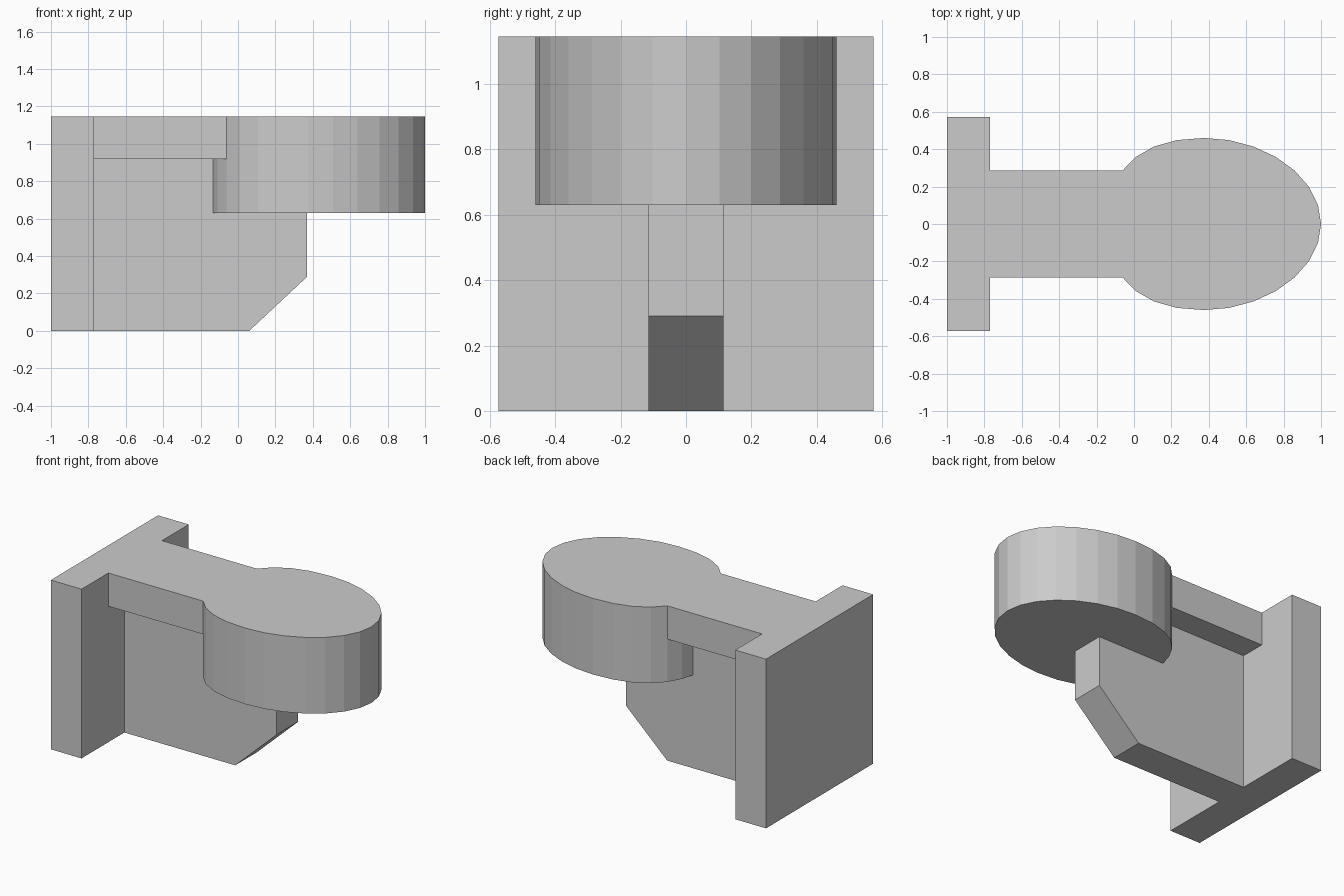
import bpy
import bmesh
import math

cube = bpy.data.objects.get("Cube")
if cube:
    bpy.data.objects.remove(cube, do_unlink=True)

grey = bpy.data.materials.new("light grey")
grey.use_nodes = True
grey.diffuse_color = (0.6, 0.6, 0.6, 1)
grey.node_tree.nodes["Principled BSDF"].inputs["Base Color"].default_value = (0.6, 0.6, 0.6, 1)

TOP = 1.145
PLATE_X = -0.77
BAR_Z = 0.92
BAR_Y = 0.287


def prism(name, outline, offset):
    """Extrude a closed 3D outline by an offset vector."""
    bm = bmesh.new()
    face = bm.faces.new([bm.verts.new(p) for p in outline])
    swept = bmesh.ops.extrude_face_region(bm, geom=[face])["geom"]
    verts = [v for v in swept if isinstance(v, bmesh.types.BMVert)]
    bmesh.ops.translate(bm, verts=verts, vec=offset)
    bmesh.ops.recalc_face_normals(bm, faces=bm.faces)
    mesh = bpy.data.meshes.new(name)
    bm.to_mesh(mesh)
    bm.free()
    mesh.materials.append(grey)
    obj = bpy.data.objects.new(name, mesh)
    bpy.context.collection.objects.link(obj)
    return obj


def flat_prism(name, outline, bottom, top):
    return prism(name, [(x, y, bottom) for x, y in outline], (0, 0, top - bottom))


def egg_point(i, sides=28):
    """Point on the egg-shaped head outline, blunter towards the plate."""
    a = 2 * math.pi * i / sides
    c = math.cos(a)
    x = 0.59 * c + 0.035 * c * c if c > 0 else 0.69 * c + 0.17 * c * c
    return 0.375 + x, 0.46 * math.sin(a)


# Upright mounting plate
flat_prism("mounting_plate",
           [(-1, -0.573), (PLATE_X, -0.573), (PLATE_X, 0.573), (-1, 0.573)], 0, TOP)

# Egg-shaped head
flat_prism("head", [egg_point(i) for i in range(28)], 0.63, TOP)

# Top bar, its end fitted to the curve of the head
bar_end = [egg_point(i) for i in range(11, 18)]
flat_prism("top_bar", [(PLATE_X, BAR_Y)] + bar_end + [(PLATE_X, -BAR_Y)], BAR_Z, TOP)

# Supporting web with a chamfered lower corner
web = [(PLATE_X, 0), (0.06, 0), (0.37, 0.29), (0.37, BAR_Z), (PLATE_X, BAR_Z)]
prism("support_web", [(x, -0.115, z) for x, z in web], (0, 0.23, 0))
